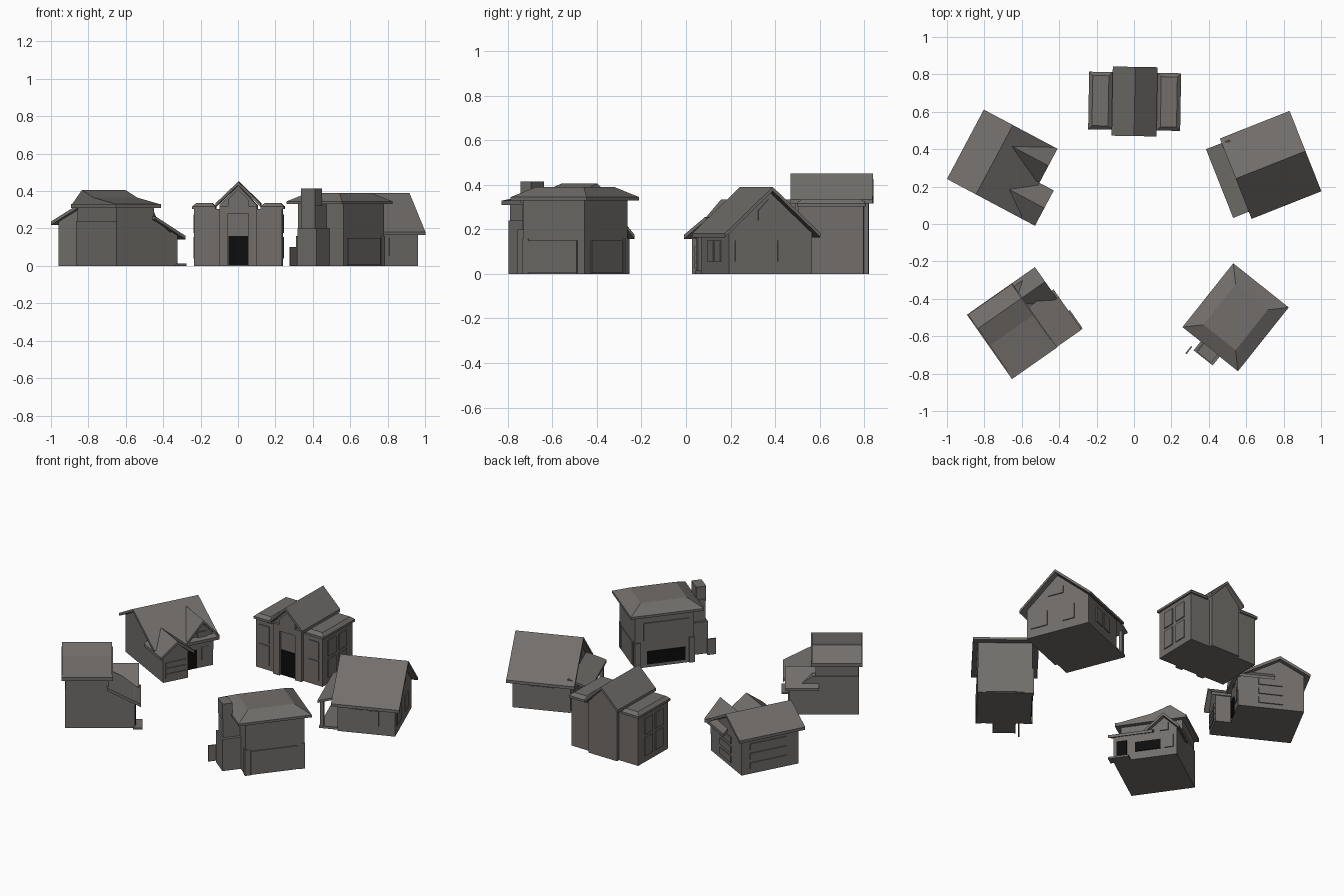
import bpy, bmesh, math
from mathutils import Matrix

if "Cube" in bpy.data.objects:
    bpy.data.objects.remove(bpy.data.objects["Cube"])

def material(name, col):
    m = bpy.data.materials.new(name)
    m.diffuse_color = (*col, 1)
    m.use_nodes = True
    m.node_tree.nodes["Principled BSDF"].inputs["Base Color"].default_value = m.diffuse_color
    return m

GREY = material("warm_grey", (0.165, 0.155, 0.145))
BLACK = material("black", (0.004, 0.004, 0.004))
turn = Matrix.Identity(4)
prefix = ""

def house(name, deg):
    """Start a house; its front looks along local -y."""
    global turn, prefix
    turn, prefix = Matrix.Rotation(math.radians(deg), 4, 'Z'), name

def finish(name, bm, mat):
    bmesh.ops.recalc_face_normals(bm, faces=bm.faces)
    bm.transform(turn)
    me = bpy.data.meshes.new(prefix + "_" + name)
    bm.to_mesh(me)
    bm.free()
    me.materials.append(mat)
    bpy.context.collection.objects.link(bpy.data.objects.new(me.name, me))

def prism(name, prof, a, b, axis='y', mat=GREY):
    """Extrude a (side, z) profile along local x or y."""
    bm = bmesh.new()
    co = (lambda p, t: (p[0], t, p[1])) if axis == 'y' else (lambda p, t: (t, p[0], p[1]))
    ends = [[bm.verts.new(co(p, t)) for p in prof] for t in (a, b)]
    for e in ends:
        bm.faces.new(e)
    n = len(prof)
    for i in range(n):
        j = (i + 1) % n
        bm.faces.new((ends[0][i], ends[0][j], ends[1][j], ends[1][i]))
    finish(name, bm, mat)

def box(name, x0, x1, y0, y1, z0, z1, mat=GREY):
    prism(name, [(x0, z0), (x1, z0), (x1, z1), (x0, z1)], y0, y1, 'y', mat)

def roof(name, line, a, b, axis='y', t=0.018):
    """Roof slab following a line of (side, z) points."""
    prism(name, line + [(p, z - t) for p, z in reversed(line)], a, b, axis)

def hip(name, x0, x1, y0, y1, z0, z1, ix0, ix1, iy):
    """Block tapering to a smaller top."""
    bm = bmesh.new()
    lo = [bm.verts.new(c) for c in ((x0, y0, z0), (x1, y0, z0), (x1, y1, z0), (x0, y1, z0))]
    hi = [bm.verts.new(c) for c in ((x0 + ix0, y0 + iy, z1), (x1 - ix1, y0 + iy, z1),
                                    (x1 - ix1, y1 - iy, z1), (x0 + ix0, y1 - iy, z1))]
    bm.faces.new(lo)
    bm.faces.new(hi)
    for i in range(4):
        j = (i + 1) % 4
        bm.faces.new((lo[i], lo[j], hi[j], hi[i]))
    finish(name, bm, GREY)

def pane(name, axis, at, out, s0, s1, z0, z1, mat=GREY):
    """Thin plate on a wall at x or y = at, facing out (+1/-1)."""
    a, b = sorted((at - 0.002 * out, at + 0.006 * out))
    if axis == 'y':
        box(name, s0, s1, a, b, z0, z1, mat)
    else:
        box(name, a, b, s0, s1, z0, z1, mat)

# ---- Town house with two flat wings (back centre)
house("town_house", -1)
cx = -0.008
prism("body", [(cx - .1, 0), (cx + .1, 0), (cx + .1, .325), (cx, .43), (cx - .1, .325)], .505, .82)
roof("gable_roof", [(cx - .12, .335), (cx, .45), (cx + .12, .335)], .47, .84)
for s in (-1, 1):
    x0, x1 = sorted((cx + s * .055, cx + s * .1))
    box("pilaster", x0, x1, .49, .51, 0, .32)
    x0, x1 = sorted((cx + s * .09, cx + s * .235))
    box("wing", x0, x1, .51, .80, 0, .305)
    x0, x1 = sorted((cx + s * .12, cx + s * .246))
    box("wing_eave", x0, x1, .502, .81, .303, .317)
    hip("wing_roof", x0, x1, .502, .81, .317, .335, .02, .02, .02)
    w0, w1 = sorted((cx + s * .14, cx + s * .21))
    for z0, z1 in ((.03, .155), (.165, .275)):
        pane("front_window", 'y', .51, -1, w0, w1, z0, z1)
        for y0 in (.56, .665):
            pane("side_window", 'x', cx + s * .235, s, y0, y0 + .075, z0 + .01, z1)
pane("door", 'y', .505, -1, cx - .052, cx + .052, .005, .16, BLACK)
prism("gable_panel", [(cx - .055, .28), (cx + .055, .28), (cx + .055, .355), (cx, .41), (cx - .055, .355)], .49, .51)

# ---- Family house with two front gables (back left)
house("gabled_house", 62)
prism("body", [(.58, 0), (.965, 0), (.965, .235), (.82, .315), (.58, .18)], -.23, .135, 'x')
roof("main_roof", [(.996, .237), (.82, .335), (.55, .185)], -.257, .163, 'x')
prism("garage", [(-.23, 0), (-.07, 0), (-.07, .17), (-.15, .235), (-.23, .17)], .49, .7)
roof("garage_roof", [(-.257, .175), (-.15, .255), (-.043, .175)], .463, .68)
prism("dormer", [(-.02, .1), (.135, .1), (.135, .2), (.06, .285), (-.02, .2)], .575, .78)
roof("dormer_roof", [(-.043, .195), (.06, .308), (.162, .195)], .55, .79)
pane("door", 'y', .58, -1, -.03, .03, .005, .12, BLACK)
pane("front_window", 'y', .58, -1, .06, .12, .05, .13)
pane("dormer_window", 'y', .575, -1, .03, .09, .17, .23)
for z in (.025, .06, .095):
    pane("garage_band", 'y', .49, -1, -.215, -.085, z, z + .028)
for z in (.03, .09, .15):
    pane("back_window", 'y', .965, 1, -.15, .08, z, z + .04)
    pane("side_window", 'x', .135, 1, .70, .84, z, z + .04)

# ---- Cottage with porch (back right)
house("cottage", -68.4)
prism("body", [(-.225, 0), (.175, 0), (.175, .185), (-.025, .365), (-.225, .185)], .625, .965)
roof("main_roof", [(-.256, .182), (-.025, .39), (.206, .182)], .595, .996)
roof("porch_roof", [(.505, .172), (.64, .215)], -.23, .165, 'x', .014)
box("porch_floor", -.22, .16, .515, .63, 0, .015)
for x in (-.215, .135):
    box("porch_post", x, x + .02, .52, .54, 0, .165)
pane("door", 'y', .625, -1, -.05, .02, .015, .14)
for x0, x1 in ((.04, .145), (-.135, -.06)):
    pane("back_window", 'y', .965, 1, x0, x1, .055, .15)
    pane("front_window", 'y', .625, -1, x0, x1, .055, .15)
for y0 in (.715, .80):
    pane("right_window", 'x', .175, 1, y0, y0 + .07, .055, .15)
    pane("left_window", 'x', -.225, -1, y0, y0 + .07, .055, .15)
for y, out in ((.965, 1), (.625, -1)):
    a, b = sorted((y, y + .006 * out))
    prism("attic_window", [(-.065, .24), (.035, .24), (.035, .285), (-.015, .335), (-.065, .285)], a, b)

# ---- Hipped house with chimney (front right)
house("hipped_house", -128.5)
box("body", -.13, .22, .585, .895, 0, .34)
box("eave", -.166, .27, .546, .925, .33, .345)
hip("hip_roof", -.166, .27, .546, .925, .345, .39, .08, .08, .08)
box("chimney_base", .22, .33, .67, .80, 0, .2)
box("chimney", .22, .32, .685, .78, .2, .335)
box("chimney_top", .265, .325, .69, .785, .32, .415)
box("side_gate", .32, .37, .645, .653, 0, .1)
for x in (-.13, .195):
    for y in (.58, .87):
        box("corner_post", x - .004, x + .029, y - .004, y + .029, 0, .16)
pane("back_panel", 'y', .895, 1, -.09, .19, .005, .15)
pane("left_panel", 'x', -.13, -1, .63, .85, .005, .15)
pane("front_window", 'y', .585, -1, -.08, .19, .17, .28)
pane("garage_opening", 'y', .585, -1, -.06, .17, .02, .1, BLACK)

# ---- Stepped house with upper storey at the rear (front left)
house("stepped_house", 125)
box("lower_storey", -.28, .095, .59, .99, 0, .18)
prism("shed_filler", [(.60, .15), (.99, .15), (.99, .24), (.72, .24)], -.28, .095, 'x')
roof("shed_roof", [(.553, .16), (.75, .265)], -.302, -.04, 'x')
box("upper_storey", -.275, .09, .74, .985, .2, .325)
roof("eave", [(-.305, .33), (.115, .33)], .715, 1.01, t=.02)
prism("upper_roof", [(-.3, .33), (.112, .33), (.02, .405), (-.09, .365)], .72, 1.005)
prism("front_gable", [(-.07, .1), (.095, .1), (.095, .175), (.02, .25), (-.07, .175)], .59, .76)
roof("front_gable_roof", [(-.09, .175), (.02, .27), (.115, .175)], .566, .76)
box("front_step", -.3, -.18, .545, .6, 0, .012)
pane("door", 'y', .59, -1, -.26, -.2, .01, .13, BLACK)
pane("wide_window", 'y', .59, -1, -.15, 0, .05, .11, BLACK)
pane("small_window", 'y', .59, -1, .025, .075, .05, .13)
pane("gable_window", 'y', .59, -1, -.005, .045, .165, .215)
